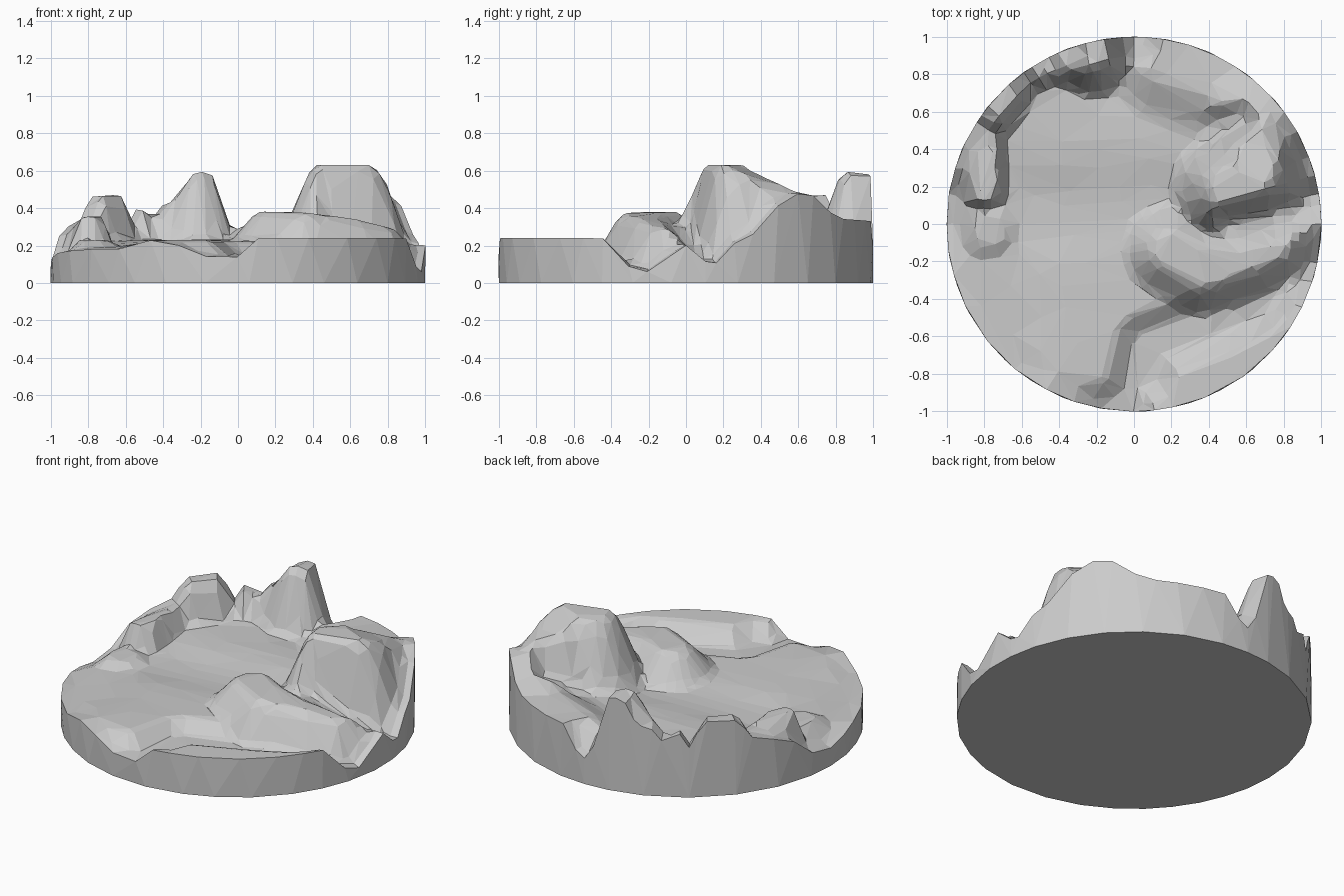
import bpy, bmesh, math
from mathutils import Vector

if "Cube" in bpy.data.objects:
    bpy.data.objects.remove(bpy.data.objects["Cube"])

SECTORS, RINGS = 120, 26

# rim height by angle in degrees
RIM = [(0, .2), (3, .16), (7, .1), (10, .11), (15, .21), (21, .26), (30, .42), (37, .48), (43, .47),
       (50, .38), (58, .34), (81, .33), (86, .2), (91, .15), (95, .33), (99, .57), (104, .59),
       (109, .43), (115, .41), (118, .32), (122, .42), (126, .31), (131, .47), (142, .46),
       (147, .34), (155, .3), (163, .25), (170, .14), (180, .11), (195, .16), (214, .18),
       (230, .18), (242, .23), (252, .2), (260, .14), (271, .14), (276, .24), (333, .24),
       (336, .2), (342, .09), (348, .06), (354, .13), (360, .2)]

# gentle ground levels
GROUND = [(-.45, -.3, .235), (-.15, -.28, .225), (-.7, -.3, .18), (-.35, -.65, .235), (-.75, -.55, .17),
          (-.5, .05, .18), (-.25, .05, .19), (.1, .12, .195), (-.35, .42, .235), (0, .45, .24),
          (.25, .45, .25), (.05, .8, .19), (-.5, .6, .23),
          (.5, -.75, .24), (.2, -.9, .24), (.75, -.58, .24)]

# (crest or bed line, flat half width, slope width)
CHANNEL = ([(0, -1, .14), (.08, -.65, .15), (.4, -.53, .14), (.75, -.38, .1), (1, -.21, .06)], .06, .15)
RAVINE = ([(.52, -.02, .3), (.75, .03, .2), (1, .12, .1)], .02, .13)
GULLY = ([(.4, .5, .26), (.56, .56, .34)], .02, .1)
HILLS = [
    ([(.52, .18, .63), (.62, .25, .63), (.68, .42, .55), (.8, .6, .48)], .09, .25),      # main hill
    ([(.2, -.14, .38), (.37, -.23, .375), (.6, -.15, .34), (.92, -.01, .26)], .07, .21),  # front ridge
    ([(.2, .88, .33), (.45, .8, .35), (.65, .68, .42)], .1, .28),                       # back upland
    ([(-.22, .92, .595), (-.21, .97, .595)], .065, .19),                                # spire
    ([(-.37, .89, .43)], .05, .12),                                                     # spire shoulder
    ([(-.53, .82, .42)], .015, .1),                                                     # small peak
    ([(-.69, .7, .47), (-.76, .6, .47)], .05, .1),                                      # back left rock
    ([(-.82, .48, .35), (-.8, .2, .355)], .07, .07),                                    # left rock
    ([(-.78, -.03, .23)], .07, .1),                                                     # low boulder
]


def smooth(t):
    t = max(0, min(1, t))
    return t * t * (3 - 2 * t)


def near_line(p, line):
    """distance to a polyline and its height there"""
    best = (9, 0)
    for a, b in zip(line, line[1:] or line):
        a, b = Vector(a), Vector(b)
        d = (b - a).xy
        t = max(0, min(1, (p - a.xy).dot(d) / d.length_squared)) if d.length else 0
        q = a.lerp(b, t)
        best = min(best, ((p - q.xy).length, q.z))
    return best


def shape(h, p, feature, pick):
    line, flat, slope = feature
    d, z = near_line(p, line)
    return pick(h, h + (z - h) * (1 - smooth((d - flat) / slope)))


def rim_height(deg):
    for (a, z), (b, y) in zip(RIM, RIM[1:]):
        if a <= deg <= b:
            return z + (y - z) * (deg - a) / (b - a)


def height(r, deg):
    p = Vector((r * math.cos(math.radians(deg)), r * math.sin(math.radians(deg))))
    w = [1 / ((p - Vector(g[:2])).length ** 3 + .005) for g in GROUND]
    base = sum(k * g[2] for k, g in zip(w, GROUND)) / sum(w)
    base = shape(base, p, CHANNEL, min)
    h = max(shape(base, p, f, max) for f in HILLS)
    h = shape(h, p, RAVINE, min)
    h = shape(h, p, GULLY, min)
    k = smooth((r - .83) / .17)
    return h + (rim_height(deg) - h) * k


# terrain surface as rings, then the outer wall and flat base
bm = bmesh.new()
rings = []
for i in range(1, RINGS + 1):
    r = i / RINGS
    ring = []
    for j in range(SECTORS):
        deg = j * 360 / SECTORS
        a = math.radians(deg)
        ring.append(bm.verts.new((r * math.cos(a), r * math.sin(a), height(r, deg))))
    rings.append(ring)
rings.append([bm.verts.new((v.co.x, v.co.y, 0)) for v in rings[-1]])
centre = bm.verts.new((0, 0, height(0, 0)))
for j in range(SECTORS):
    k = (j + 1) % SECTORS
    bm.faces.new((centre, rings[0][j], rings[0][k]))
    for a, b in zip(rings, rings[1:]):
        bm.faces.new((a[j], b[j], b[k], a[k]))
bm.faces.new(rings[-1][::-1])
bmesh.ops.recalc_face_normals(bm, faces=bm.faces)
mesh = bpy.data.meshes.new("terrain_disc")
bm.to_mesh(mesh)
bm.free()
terrain = bpy.data.objects.new("terrain_disc", mesh)
bpy.context.collection.objects.link(terrain)

# faceted low-poly look
dec = terrain.modifiers.new("facets", 'DECIMATE')
dec.ratio = .15
